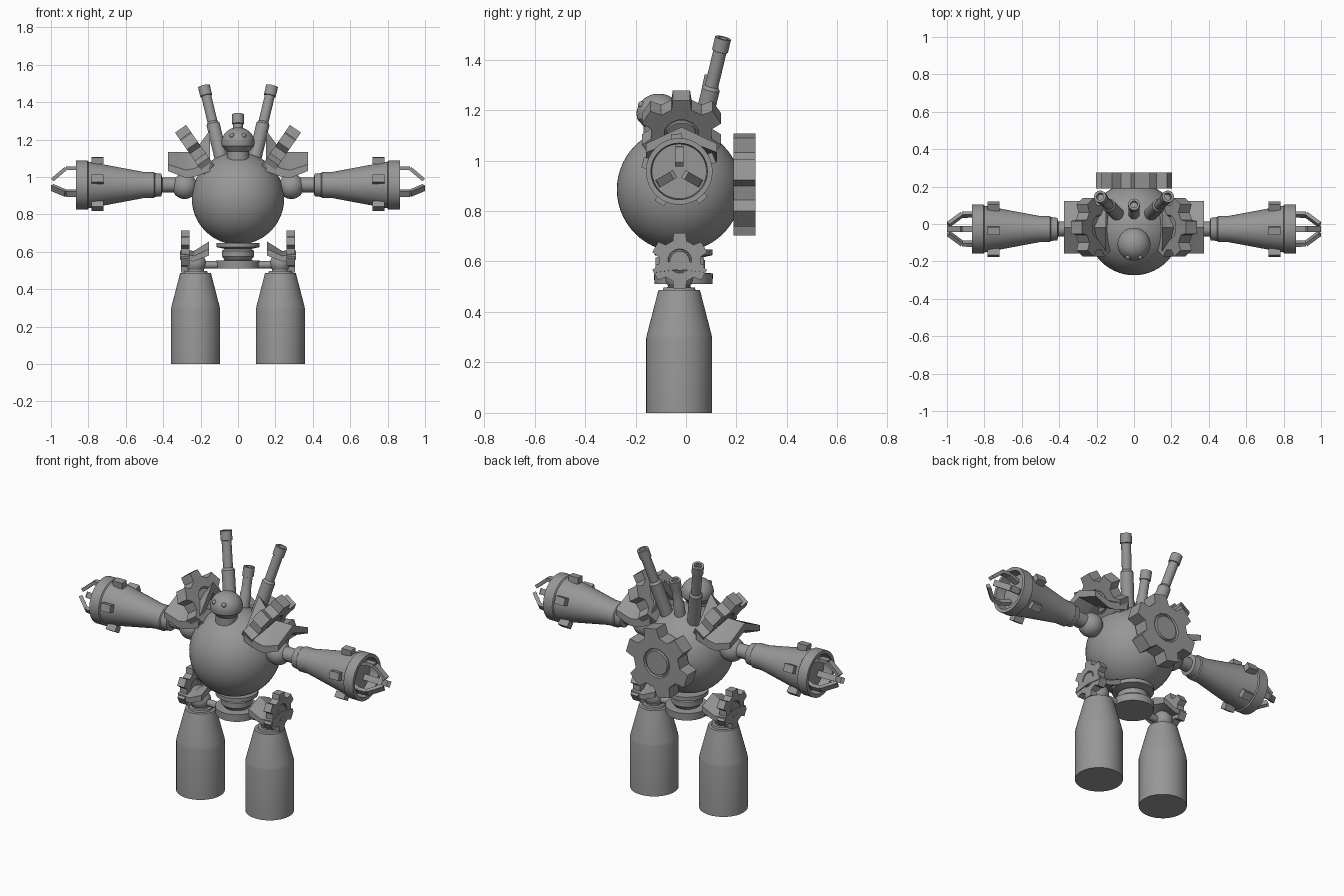
import bpy, bmesh, math
from mathutils import Vector, Matrix

if "Cube" in bpy.data.objects:
    bpy.data.objects.remove(bpy.data.objects["Cube"])

GREY = bpy.data.materials.new("plain_grey")
GREY.diffuse_color = (0.31, 0.31, 0.31, 1)
GREY.use_nodes = True
GREY.node_tree.nodes["Principled BSDF"].inputs["Base Color"].default_value = GREY.diffuse_color
CY = -0.027          # depth of the body axis


def finish(name, bm):
    """Turn a bmesh into a named object, smooth with sharp edges."""
    bmesh.ops.remove_doubles(bm, verts=bm.verts, dist=1e-5)
    bmesh.ops.recalc_face_normals(bm, faces=bm.faces)
    me = bpy.data.meshes.new(name)
    bm.to_mesh(me)
    bm.free()
    me.materials.append(GREY)
    me.shade_smooth()
    me.set_sharp_from_angle(angle=math.radians(32))
    ob = bpy.data.objects.new(name, me)
    bpy.context.collection.objects.link(ob)
    return ob


def loft(name, rings, mat=Matrix()):
    """Skin closed rings of points, capped at both ends."""
    bm = bmesh.new()
    rows = [[bm.verts.new(mat @ Vector(p)) for p in ring] for ring in rings]
    n = len(rows[0])
    for a, b in zip(rows, rows[1:]):
        for i in range(n):
            j = (i + 1) % n
            bm.faces.new((a[i], a[j], b[j], b[i]))
    bm.faces.new(rows[0])
    bm.faces.new(rows[-1])
    return finish(name, bm)


def lathe(name, profile, origin, axis=(0, 0, 1), n=40):
    """Turned part: profile of (radius, height) along an axis."""
    rings = [[(r * math.cos(2 * math.pi * i / n), r * math.sin(2 * math.pi * i / n), h)
              for i in range(n)] for r, h in profile]
    rot = Vector(axis).to_track_quat('Z', 'Y').to_matrix().to_4x4()
    return loft(name, rings, Matrix.Translation(origin) @ rot)


def ball(name, centre, r, seg=40, scale=(1, 1, 1)):
    bm = bmesh.new()
    bmesh.ops.create_uvsphere(bm, u_segments=seg, v_segments=seg // 2, radius=r,
                              matrix=Matrix.Translation(centre) @ Matrix.Diagonal((*scale, 1)))
    return finish(name, bm)


def bar(name, a, b, side, width, thick):
    """Rectangular bar from a to b."""
    a, b, t = Vector(a), Vector(b), Vector(side).normalized()
    nrm = (b - a).normalized().cross(t)
    corners = [t * width / 2 * u + nrm * thick / 2 * v for u, v in ((-1, -1), (1, -1), (1, 1), (-1, 1))]
    return loft(name, [[a + c for c in corners], [b + c for c in corners]])


def cog(name, centre, normal, up, r, thick, turn=0.0, teeth=6):
    """Six-toothed wheel with a round recess in both faces."""
    z = Vector(normal).normalized()
    y = Vector(up).normalized()
    x = y.cross(z)
    mat = Matrix.Translation(centre) @ Matrix((x, y, z)).transposed().to_4x4()
    pts = []
    for k in range(teeth):
        mid = math.pi / 2 + turn + k * 2 * math.pi / teeth
        for rr, da in ((0.74, -19), (1, -12), (1, 12), (0.74, 19)):
            a = mid + math.radians(da)
            pts.append((r * rr * math.cos(a), r * rr * math.sin(a)))

    def ring(f, h, circle=False):
        if circle:
            return [(f * r * math.cos(math.atan2(q, p)), f * r * math.sin(math.atan2(q, p)), h) for p, q in pts]
        return [(p * f, q * f, h) for p, q in pts]
    h = thick / 2
    c = lambda f, d: ring(f, d, True)
    return loft(name, [c(0.36, -h * 0.7), c(0.40, -h), ring(1, -h), ring(1, h),
                       c(0.42, h), c(0.40, h * 0.75), c(0.36, h * 0.75), c(0.34, h)], mat)


def pad(name, s, stations, cy, half):
    """Roof-shaped guard; each station is x, ridge z, edge z, thickness."""
    rings = [[(s * x, cy, zr), (s * x, cy - half, ze), (s * x, cy - half, ze - t),
              (s * x, cy, zr - t * 1.3), (s * x, cy + half, ze - t), (s * x, cy + half, ze)]
             for x, zr, ze, t in stations]
    return loft(name, rings)


def antenna(name, base, tip, r0, r1):
    base, tip = Vector(base), Vector(tip)
    L = (tip - base).length
    c = r1 * 1.2
    lathe(name, [(r0, 0), (r0, L * 0.5), (r1, L * 0.53), (r1, L - 0.055), (c, L - 0.053),
                 (c, L), (c * 0.6, L), (c * 0.6, L - 0.03)], base, tip - base, 20)


# body and head
ball("body", (0, CY, 0.885), 0.247, 56)
dome = [(0.088 * math.cos(a), 1.185 + 0.08 * math.sin(a)) for a in [i * math.pi / 22 for i in range(11)]]
lathe("head", [(0.06, 1.09), (0.06, 1.135), (0.086, 1.165)] + dome, (0, -0.108, 0))
for s in (1, -1):
    ball("eye", (s * 0.032, -0.177, 1.222), 0.013, 16)

# waist
lathe("waist", [(0.115, 0.51), (0.117, 0.553), (0.07, 0.555), (0.085, 0.575), (0.085, 0.605),
                (0.07, 0.615), (0.115, 0.625), (0.115, 0.648)], (0, -0.01, 0))

# back wheel and middle antenna
cog("back_wheel", (0, 0.232, 0.905), (0, 1, 0), (0, 0, 1), 0.203, 0.086, math.radians(13))
lathe("back_hub", [(0.07, 0), (0.07, 0.1)], (0, 0.12, 0.905), (0, 1, 0))
antenna("middle_antenna", (0, 0.04, 1.05), (0, 0.105, 1.335), 0.03, 0.026)

for s in (1, -1):
    antenna("side_antenna", (s * 0.085, 0.05, 1.08), (s * 0.182, 0.147, 1.485), 0.036, 0.027)

    # arm
    ball("shoulder_joint", (s * 0.285, CY, 0.95), 0.068)
    lathe("arm", [(0.04, 0.28), (0.04, 0.405), (0.06, 0.41), (0.064, 0.445), (0.07, 0.45), (0.07, 0.505),
                  (0.125, 0.80), (0.132, 0.805), (0.132, 0.865), (0.112, 0.865), (0.108, 0.81)],
          (0, CY, 0.957), (s, 0, 0), 48)
    for k in range(5):
        a = math.radians(14 + 72 * k)
        rad = Vector((0, -math.cos(a), math.sin(a)))
        side = Vector((0, math.sin(a), math.cos(a)))
        mid = Vector((0, CY, 0.957)) + rad * 0.131
        bar("arm_lug", mid + Vector((s * 0.72, 0, 0)), mid + Vector((s * 0.782, 0, 0)), side, 0.043, 0.036)

    # claw fingers
    for k in range(3):
        a = math.radians(90 + 120 * k)
        rad, side = Vector((0, math.cos(a), math.sin(a))), Vector((0, -math.sin(a), math.cos(a)))
        p = [Vector((s * x, CY, 0.957)) + rad * r for x, r in ((0.805, 0.065), (0.865, 0.09), (0.92, 0.089), (0.993, 0.027))]
        for q0, q1 in zip(p, p[1:]):
            bar("claw_finger", q0, q1, side, 0.034, 0.02)

    # shoulder guard and wheel
    pad("shoulder_guard", s, [(0.15, 1.25, 1.08, 0.05), (0.235, 1.135, 1.045, 0.045),
                              (0.28, 1.133, 1.037, 0.042), (0.375, 1.133, 1.067, 0.035)], -0.018, 0.14)
    cog("shoulder_wheel", (s * 0.215, -0.018, 1.125), (s * 0.82, 0, -0.57), (s * 0.57, 0, 0.82), 0.165, 0.072)

    # knee guard and wheel
    pad("knee_guard", s, [(0.155, 0.655, 0.615, 0.035), (0.235, 0.605, 0.578, 0.03),
                          (0.31, 0.608, 0.587, 0.03)], CY + 0.002, 0.096)
    cog("knee_wheel", (s * 0.283, CY + 0.002, 0.602), (s, 0, 0), (0, 0, 1), 0.114, 0.046)

    # leg
    lathe("leg", [(0.131, 0), (0.131, 0.295), (0.128, 0.31), (0.084, 0.48), (0.082, 0.486), (0.065, 0.487),
                  (0.062, 0.497), (0.045, 0.498), (0.045, 0.53)], (s * 0.227, CY, 0), n=48)
    ball("knee_joint", (s * 0.227, CY, 0.538), 0.056)
    lathe("hip_link", [(0.02, 0.08), (0.02, 0.21)], (0, CY, 0.53), (s, 0, 0), 16)
